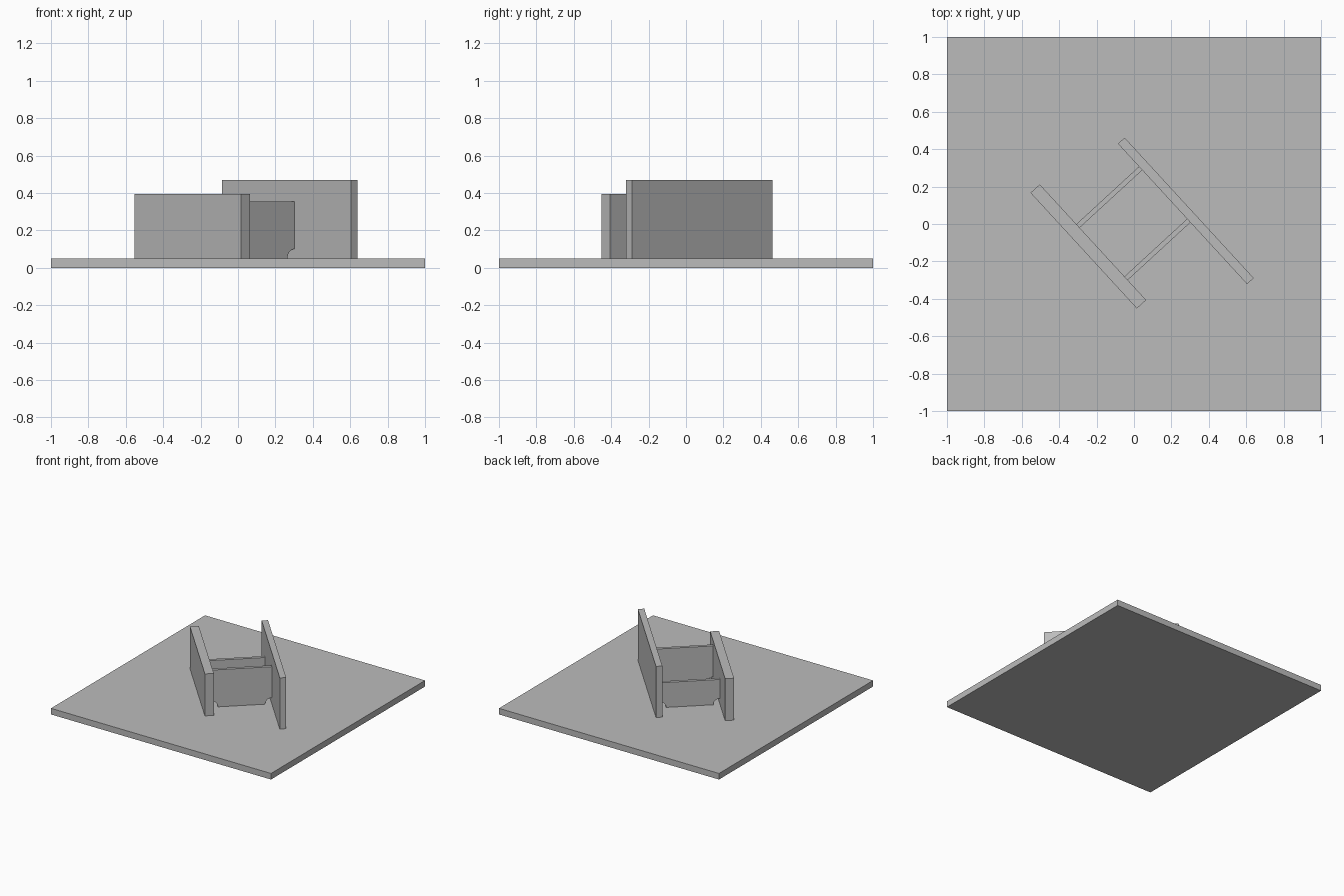
import bpy
import bmesh
from math import radians, sin, cos, pi
from mathutils import Matrix

cube = bpy.data.objects.get("Cube")
if cube:
    bpy.data.objects.remove(cube, do_unlink=True)

# Single plain grey
grey = bpy.data.materials.new("plain grey")
grey.use_nodes = True
colour = (0.5, 0.5, 0.5, 1)
grey.diffuse_color = colour
grey.node_tree.nodes["Principled BSDF"].inputs["Base Color"].default_value = colour

TURN = Matrix.Rotation(radians(42.6), 4, "Z")
BASE_TOP = 0.05
GAP = 0.455          # clear distance between the two upright plates


def finish(name, bm, matrix):
    bmesh.ops.recalc_face_normals(bm, faces=bm.faces)
    mesh = bpy.data.meshes.new(name)
    bm.to_mesh(mesh)
    bm.free()
    mesh.materials.append(grey)
    obj = bpy.data.objects.new(name, mesh)
    obj.matrix_world = matrix
    bpy.context.collection.objects.link(obj)
    return obj


def box(name, centre, size, matrix):
    bm = bmesh.new()
    bmesh.ops.create_cube(bm, size=1)
    bmesh.ops.scale(bm, vec=size, verts=bm.verts)
    bmesh.ops.translate(bm, vec=centre, verts=bm.verts)
    return finish(name, bm, matrix)


def web(name, v, top, thick=0.026, r=0.05, steps=10):
    """Thin cross plate with quarter-round notches in its bottom corners."""
    half = GAP / 2
    arc = [(half - r * cos(a), BASE_TOP + r * sin(a))
           for a in (i * pi / 2 / steps for i in range(steps + 1))]
    right = arc + [(half, top)]
    outline = right + [(-x, z) for x, z in reversed(right)]
    bm = bmesh.new()
    face = bm.faces.new([bm.verts.new((x, v - thick / 2, z)) for x, z in outline])
    new = bmesh.ops.extrude_face_region(bm, geom=[face])["geom"]
    bmesh.ops.translate(bm, vec=(0, thick, 0),
                        verts=[g for g in new if isinstance(g, bmesh.types.BMVert)])
    return finish(name, bm, TURN)


def upright(name, side, v, thick, length, height):
    """Tall plate standing on the base, outside one end of the webs."""
    return box(name, (side * (GAP + thick) / 2, v, BASE_TOP + height / 2),
               (thick, length, height), TURN)


# Square base
box("base_plate", (0, 0, BASE_TOP / 2), (2, 2, BASE_TOP), Matrix())

# Two upright plates, one thick and short, one thin and long
upright("thick_side_plate", -1, 0.077, 0.067, 0.84, 0.345)
upright("thin_side_plate", 1, -0.136, 0.048, 1.02, 0.42)

# Cross plates between them
web("front_cross_plate", -0.185, 0.355)
web("rear_cross_plate", 0.195, 0.255)
